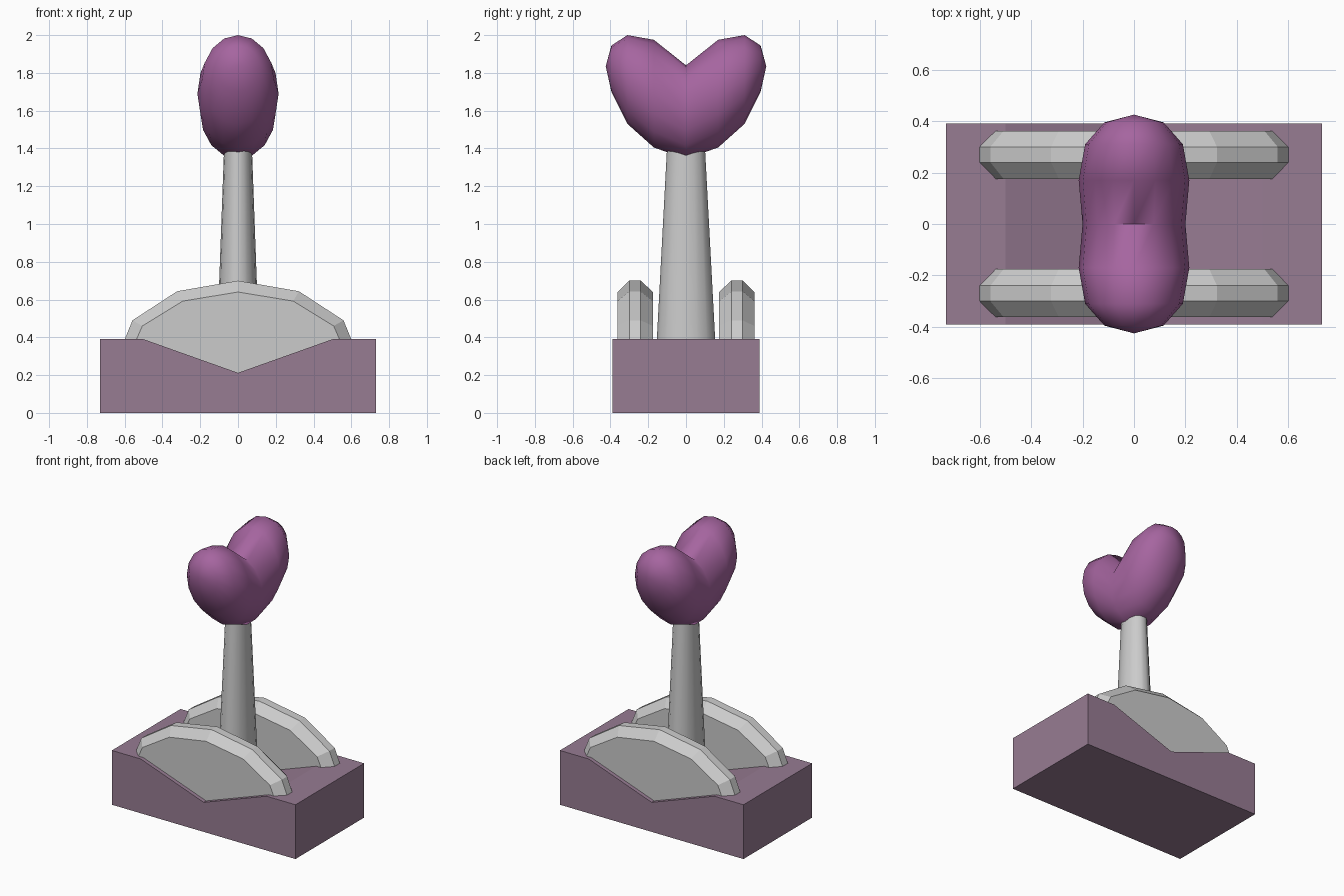
import bpy, bmesh
from math import sin, cos, pi, radians

if "Cube" in bpy.data.objects:
    bpy.data.objects.remove(bpy.data.objects["Cube"])


def loft(name, rings, tips=(None, None), color=None, smooth=None):
    """Skin a row of equal-length rings; close each end with a tip point or a flat cap."""
    bm = bmesh.new()
    rows = [[bm.verts.new(p) for p in ring] for ring in rings]
    n = len(rows[0])
    for a, b in zip(rows, rows[1:]):
        for i in range(n):
            j = (i + 1) % n
            bm.faces.new((a[i], a[j], b[j], b[i]))
    for row, tip in ((rows[0], tips[0]), (rows[-1], tips[1])):
        if tip is None:
            bm.faces.new(row)
        else:
            t = bm.verts.new(tip)
            for i in range(n):
                bm.faces.new((row[i], row[(i + 1) % n], t))
    bmesh.ops.recalc_face_normals(bm, faces=bm.faces)
    me = bpy.data.meshes.new(name)
    bm.to_mesh(me)
    bm.free()
    ob = bpy.data.objects.new(name, me)
    bpy.context.collection.objects.link(ob)
    if color:
        mat = bpy.data.materials.new(name + "_colour")
        mat.diffuse_color = (*color, 1)
        mat.use_nodes = True
        mat.node_tree.nodes["Principled BSDF"].inputs["Base Color"].default_value = mat.diffuse_color
        me.materials.append(mat)
    if smooth:
        bpy.ops.object.select_all(action='DESELECT')
        ob.select_set(True)
        bpy.context.view_layer.objects.active = ob
        bpy.ops.object.shade_smooth_by_angle(angle=radians(smooth))
    return ob


# Base block with a shallow V groove running front to back
block = [(-.73, 0), (.73, 0), (.73, .39), (.5, .39), (0, .212), (-.5, .39), (-.73, .39)]
loft("base", [[(x, y, z) for x, z in block] for y in (-.39, .39)], color=(.31, .2, .29))


# Chamfered arched cheeks, upper half of a 12-sided oval, sunk into the groove
def arch(y, inset):
    rx, rz = .645 - inset, .42 - inset
    pts = [(rx * cos(i * pi / 6), y, .28 + rz * sin(i * pi / 6)) for i in range(7)]
    return pts + [(0, y, .16)]


for side, s in (("front", -1), ("back", 1)):
    loft(side + "_cheek", [arch(s * y, i) for y, i in
                           ((.175, .06), (.24, 0), (.30, 0), (.362, .06))])

# Tapered oval lever post
loft("lever_post", [[(rx * cos(i * pi / 8), ry * sin(i * pi / 8), z) for i in range(16)]
                    for z, rx, ry in ((.19, .118, .165), (1.45, .072, .098))], smooth=40)

# Heart knob: oval sections (y, bottom, top, half width), mirrored about y = 0
half = [(0, 1.345, 1.84, .20), (.17, 1.405, 1.975, .215),
        (.31, 1.53, 2.0, .19), (.395, 1.70, 1.945, .115)]
sections = [(-y, b, t, w) for y, b, t, w in half[:0:-1]] + half
loft("heart_knob",
     [[(w * sin(i * pi / 8), y, (b + t) / 2 + (t - b) / 2 * cos(i * pi / 8)) for i in range(16)]
      for y, b, t, w in sections],
     tips=((0, -.425, 1.835), (0, .425, 1.835)), color=(.38, .13, .35), smooth=70)
